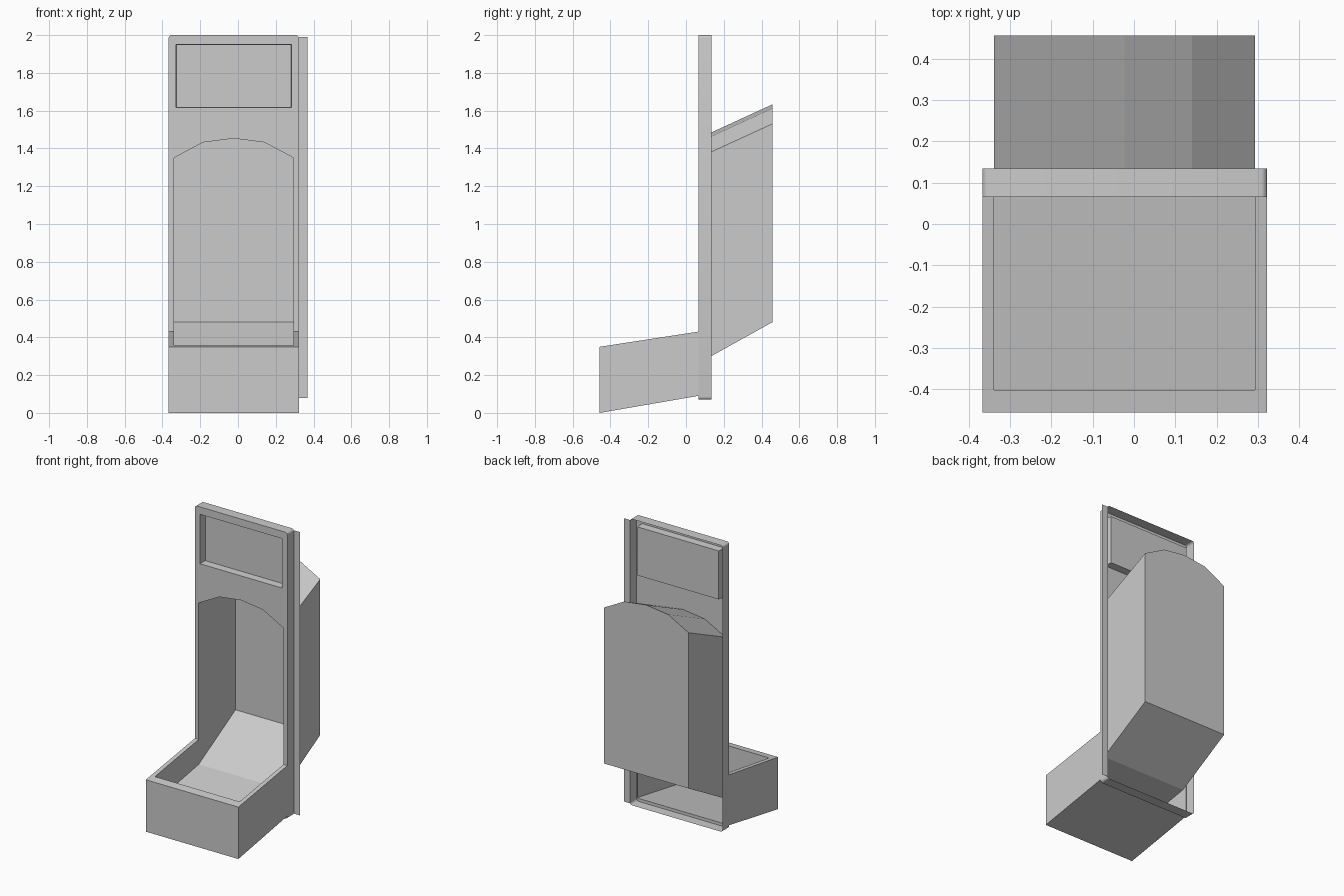
import bpy, bmesh, math

if "Cube" in bpy.data.objects:
    bpy.data.objects.remove(bpy.data.objects["Cube"])

CX = -0.0225            # centre line of everything but the side flange
HW, NW = 0.345, 0.316   # half widths: housing, niche
YF, YB = 0.065, 0.135   # panel front and back


def finish(name, bm):
    bmesh.ops.remove_doubles(bm, verts=bm.verts, dist=1e-5)
    bmesh.ops.recalc_face_normals(bm, faces=bm.faces)
    me = bpy.data.meshes.new(name)
    bm.to_mesh(me)
    bm.free()
    ob = bpy.data.objects.new(name, me)
    bpy.context.collection.objects.link(ob)
    return ob


def loft(bm, rings, closed=True, cap_first=False, cap_last=False):
    vs = [[bm.verts.new(p) for p in r] for r in rings]
    n = len(rings[0])
    for a, b in zip(vs, vs[1:]):
        for i in range(n if closed else n - 1):
            j = (i + 1) % n
            bm.faces.new((a[i], a[j], b[j], b[i]))
    if cap_first:
        bm.faces.new(vs[0])
    if cap_last:
        bm.faces.new(vs[-1])


def at_y(pts, y):
    return [(CX + x, y, z) for x, z in pts]


def rect(w, z0, z1):
    return [(-w, z0), (w, z0), (w, z1), (-w, z1)]


def rounded_rect(w, z0, z1, r, seg=4):
    out = []
    for k, (sx, z) in enumerate([(1, z1 - r), (-1, z1 - r), (-1, z0 + r), (1, z0 + r)]):
        for i in range(seg + 1):
            a = math.pi / 2 * (k + i / seg)
            out.append((sx * (w - r) + r * math.cos(a), z + r * math.sin(a)))
    return out


def arch(rise):
    return [(NW, 1.35 + rise), (0.163, 1.432 + rise), (0, 1.453 + rise),
            (-0.163, 1.432 + rise), (-NW, 1.35 + rise)]


# front panel: rounded outline with window and niche openings, hollow at the back
outline = rounded_rect(HW, 0.07, 2.0, 0.016)
window = rect(0.307, 1.617, 1.95)
slot = HW - 0.005
opening = arch(0) + [(-NW, 0.43), (-slot, 0.43), (-slot, 0.09),
                     (slot, 0.09), (slot, 0.43), (NW, 0.43)]
bm = bmesh.new()
edges = []
for loop in (outline, window, opening):
    vs = [bm.verts.new(p) for p in at_y(loop, YF)]
    edges += [bm.edges.new((vs[i], vs[(i + 1) % len(vs)])) for i in range(len(vs))]
bmesh.ops.triangle_fill(bm, edges=edges, use_beauty=True, normal=(0, -1, 0))
bmesh.ops.dissolve_limit(bm, angle_limit=0.01, verts=bm.verts, edges=bm.edges)
loft(bm, [at_y(outline, YF), at_y(outline, YB)])
panel = finish("front_panel", bm)

# recessed window pocket
bm = bmesh.new()
loft(bm, [at_y(window, YF), at_y(rect(0.302, 1.62, 1.947), YF + 0.05)], cap_last=True)
finish("window_pocket", bm)

# arched niche running up and back from the panel
bm = bmesh.new()
front = arch(0) + [(-NW, 0.262), (NW, 0.262)]
back = arch(0.18) + [(-NW, 0.48), (NW, 0.48)]
loft(bm, [at_y(front, YF), at_y(back, 0.457)], cap_last=True)
finish("niche", bm)


# tray: outer shell, rim and inner basin
def u_path(w, y_front, z_front, z_back):
    return [(CX - w, YF, z_back), (CX - w, y_front, z_front),
            (CX + w, y_front, z_front), (CX + w, YF, z_back)]


bm = bmesh.new()
loft(bm, [u_path(HW, -0.457, 0.0, 0.09), u_path(HW, -0.457, 0.35, 0.43),
          u_path(NW, -0.402, 0.358, 0.43), u_path(NW, -0.402, 0.18, 0.262)],
     closed=False, cap_first=True, cap_last=True)
finish("tray", bm)

# thin mounting flange on one side of the panel
bm = bmesh.new()
x0, x1 = CX + HW, 0.3675
bm.faces.new([bm.verts.new(p) for p in
              [(x0, YB, 0.08), (x1, YB, 0.08), (x1, YB, 1.99), (x0, YB, 1.99)]])
finish("side_flange", bm)

# soft shading on the panel's rounded corners
bpy.context.view_layer.objects.active = panel
panel.select_set(True)
bpy.ops.object.shade_smooth_by_angle(angle=math.radians(30))
